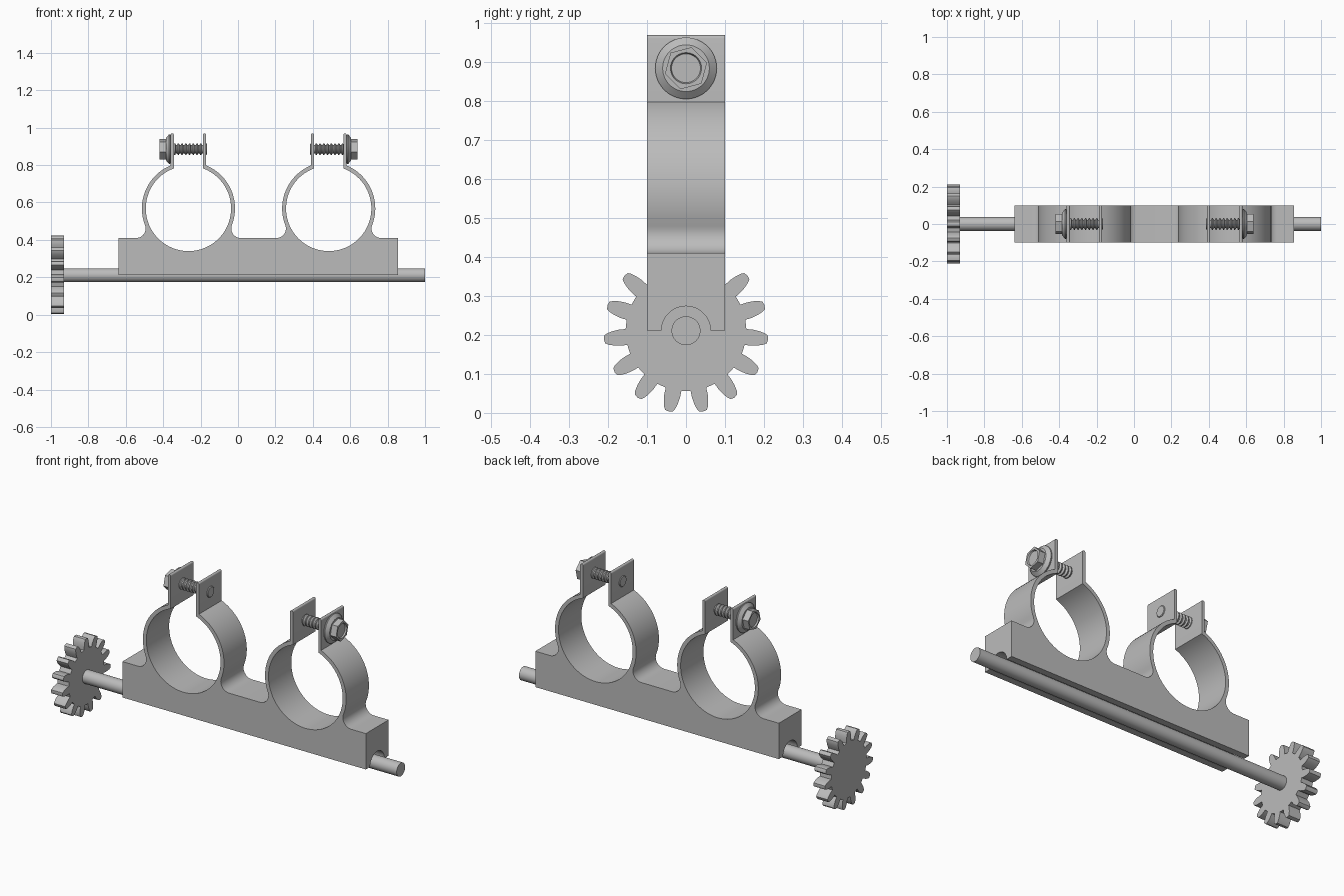
import bpy, bmesh
from math import sin, cos, pi, radians, acos, atan2

cube = bpy.data.objects.get("Cube")
if cube:
    bpy.data.objects.remove(cube, do_unlink=True)

steel = bpy.data.materials.new("grey_steel")
steel.use_nodes = True
GREY = (0.5, 0.5, 0.5, 1)
steel.diffuse_color = GREY
steel.node_tree.nodes["Principled BSDF"].inputs["Base Color"].default_value = GREY


def finish(bm, name):
    bmesh.ops.recalc_face_normals(bm, faces=bm.faces[:])
    mesh = bpy.data.meshes.new(name)
    bm.to_mesh(mesh)
    bm.free()
    mesh.materials.append(steel)
    obj = bpy.data.objects.new(name, mesh)
    bpy.context.collection.objects.link(obj)
    return obj


def smooth(obj):
    bpy.ops.object.select_all(action='DESELECT')
    obj.select_set(True)
    bpy.context.view_layer.objects.active = obj
    bpy.ops.object.shade_smooth_by_angle(angle=radians(25))


def prism(name, points, offset):
    """Extrude a closed outline of 3D points by a vector."""
    bm = bmesh.new()
    face = bm.faces.new([bm.verts.new(p) for p in points])
    new = bmesh.ops.extrude_face_region(bm, geom=[face])["geom"]
    bmesh.ops.translate(bm, vec=offset, verts=[v for v in new if isinstance(v, bmesh.types.BMVert)])
    return finish(bm, name)


def lathe(name, profile, z, segments=48):
    """Spin (x, radius, is_hex) stations about an x-parallel axis."""
    bm = bmesh.new()
    rings = []
    for x, r, is_hex in profile:
        ring = []
        for i in range(segments):
            a = 2 * pi * i / segments
            k = cos(pi / 6) / cos((a - pi / 12) % (pi / 3) - pi / 6) if is_hex else 1
            ring.append(bm.verts.new((x, r * k * cos(a), z + r * k * sin(a))))
        rings.append(ring)
    for p, q in zip(rings, rings[1:]):
        for i in range(segments):
            j = (i + 1) % segments
            bm.faces.new((p[i], p[j], q[j], q[i]))
    bm.faces.new(rings[0])
    bm.faces.new(rings[-1])
    return finish(bm, name)


def arc(cx, cz, r, start, end, steps):
    return [(cx + r * cos(start + (end - start) * i / steps),
             cz + r * sin(start + (end - start) * i / steps)) for i in range(steps + 1)]


# Main dimensions
AXLE_Z, RING_Z, BLOCK_TOP = 0.211, 0.568, 0.41
RING_X = (-0.265, 0.485)
R_IN, R_OUT = 0.228, 0.249
TAB_IN, TAB_OUT, TAB_TOP = 0.078, 0.095, 0.97
FILLET, FILLET_X = 0.051, 0.28

# Half of one clamp ring: fillet, outer arc, tab with rounded top, inner arc
fillet_z = BLOCK_TOP + FILLET
slope = atan2(RING_Z - fillet_z, FILLET_X)
tab_r = (TAB_OUT - TAB_IN) / 2
half = arc(FILLET_X, fillet_z, FILLET, 1.5 * pi, pi - slope, 10)
half += arc(0, RING_Z, R_OUT, -slope, acos(TAB_OUT / R_OUT), 22)[1:]
half += arc(TAB_IN + tab_r, TAB_TOP - tab_r, tab_r, 0, pi, 8)
half += arc(0, RING_Z, R_IN, acos(TAB_IN / R_IN), -pi / 2, 36)

# Clamp block with both rings in one outline
outline = [(-0.64, AXLE_Z), (-0.64, BLOCK_TOP)]
for cx in RING_X:
    outline += [(cx - x, z) for x, z in half]
    outline += [(cx + x, z) for x, z in reversed(half[:-1])]
outline += [(0.855, BLOCK_TOP), (0.855, AXLE_Z)]
block = prism("clamp_block", [(x, -0.1, z) for x, z in outline], (0, 0.2, 0))

# Half-round channel under the block
cutter = lathe("channel_cutter", [(-0.8, 0.063, False), (1, 0.063, False)], AXLE_Z)
cutter.hide_render = True
mod = block.modifiers.new("channel", 'BOOLEAN')
mod.operation, mod.solver, mod.object = 'DIFFERENCE', 'EXACT', cutter
bpy.context.view_layer.objects.active = block
bpy.ops.object.modifier_apply(modifier=mod.name)
bpy.data.objects.remove(cutter, do_unlink=True)
smooth(block)

# Axle
smooth(lathe("axle", [(-0.999, 0.037, False), (1, 0.037, False)], AXLE_Z))

# Gear with bulged teeth
TEETH = 15
tooth = [(0.155, -7.6), (0.172, -6.9), (0.188, -5.7), (0.202, -4.2), (0.21, -2.8)]
tooth += [(0.212, 0)] + [(r, -a) for r, a in reversed(tooth)]
gear_points = []
for i in range(TEETH):
    mid = pi / 2 + 2 * pi * i / TEETH
    for r, a in tooth:
        t = mid + radians(a)
        gear_points.append((-1, r * cos(t), AXLE_Z + r * sin(t)))
smooth(prism("gear", gear_points, (0.07, 0, 0)))

# Flanged hex bolts, heads facing outward
PITCH, THREADS = 0.02, 8
bolt = [(-0.1, 0.027, False), (-0.097, 0.03, False), (-0.08, 0.03, False)]
for i in range(THREADS):
    x = -0.08 + i * PITCH
    bolt += [(x + 0.002, 0.022, False), (x + 0.007, 0.022, False),
             (x + 0.011, 0.031, False), (x + 0.016, 0.031, False)]
bolt += [(0.08, 0.022, False), (0.095, 0.022, False), (0.095, 0.076, False),
         (0.099, 0.079, False), (0.104, 0.079, False), (0.12, 0.06, False),
         (0.12, 0.056, True), (0.155, 0.056, True), (0.155, 0.04, False), (0.147, 0.037, False)]
for side, cx, name in ((-1, RING_X[0], "right_bolt"), (1, RING_X[1], "left_bolt")):
    smooth(lathe(name, [(cx + side * x, r, h) for x, r, h in bolt], 0.885))
